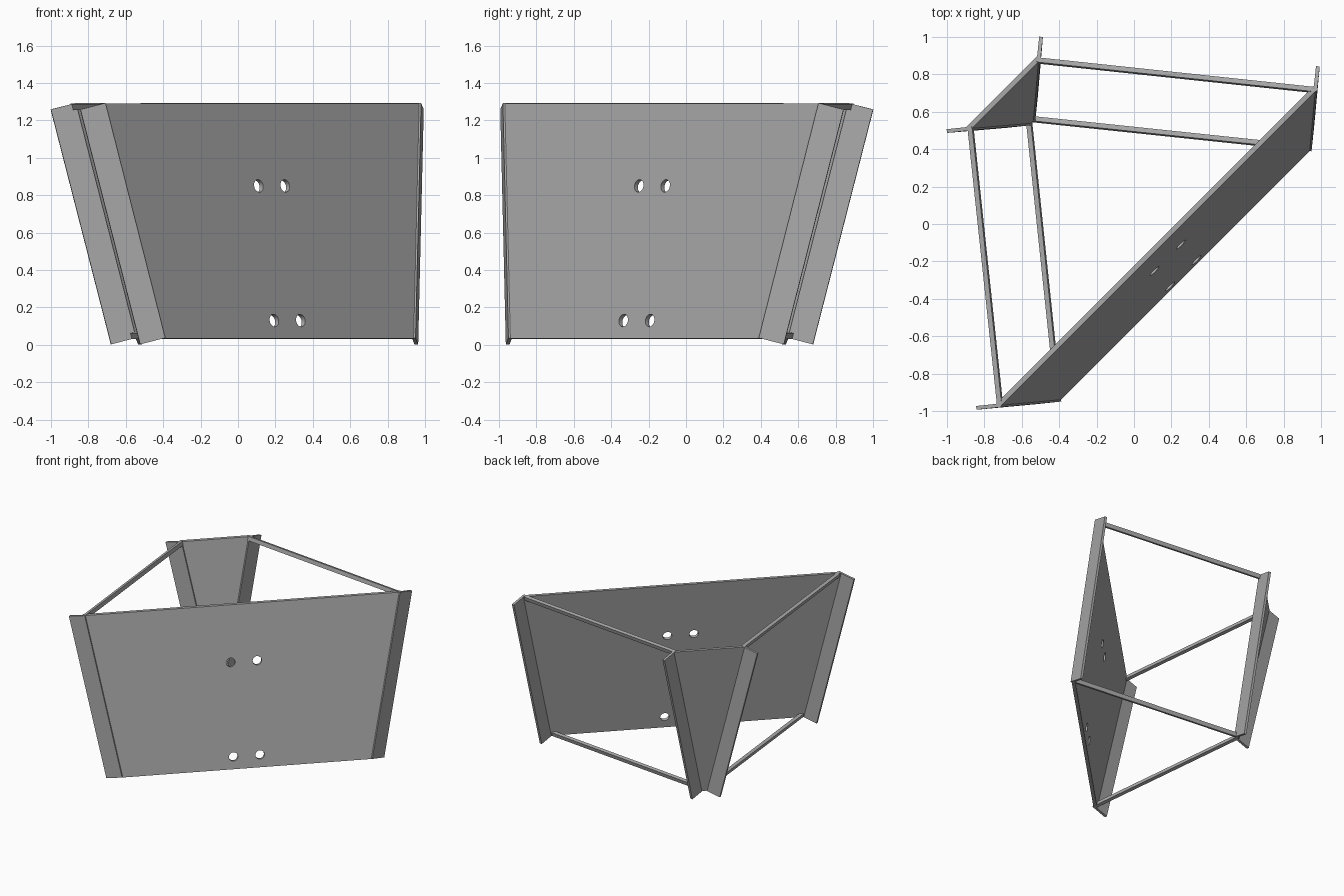
import bpy, bmesh, math
from mathutils import Vector

if "Cube" in bpy.data.objects:
    bpy.data.objects.remove(bpy.data.objects["Cube"])

R = math.sqrt(0.5)
TOP, BOT = 1.29, 0.034
steel = bpy.data.materials.new("grey_steel")
steel.diffuse_color = (0.4, 0.4, 0.4, 1)
steel.use_nodes = True
steel.node_tree.nodes["Principled BSDF"].inputs["Base Color"].default_value = steel.diffuse_color


def P(u, v, z):
    """u runs along the panels, v runs out through the wide panel."""
    return Vector(((u + v) * R, (u - v) * R, z))


def prism(name, quad, offset):
    """Solid made by sweeping four corner points along an offset."""
    bm = bmesh.new()
    a = [bm.verts.new(p) for p in quad]
    b = [bm.verts.new(p + offset) for p in quad]
    bm.faces.new(a)
    bm.faces.new(b[::-1])
    for i in range(4):
        j = (i + 1) % 4
        bm.faces.new((a[j], a[i], b[i], b[j]))
    bmesh.ops.recalc_face_normals(bm, faces=bm.faces)
    me = bpy.data.meshes.new(name)
    bm.to_mesh(me)
    bm.free()
    ob = bpy.data.objects.new(name, me)
    bpy.context.collection.objects.link(ob)
    me.materials.append(steel)
    return ob


# half width and v at the top, then at the bottom
WIDE = (1.202, 0.184, 0.955, 0.389)
NARROW = (0.267, -0.974, 0.020, -0.766)
THICK = P(0, -0.027, 0)


def corners(panel, s):
    ut, vt, ub, vb = panel
    return P(s * ut, vt, TOP), P(s * ub, vb, BOT)


# sloping panels
panels = {}
for name, panel in (("wide_panel", WIDE), ("narrow_panel", NARROW)):
    t0, b0 = corners(panel, -1)
    t1, b1 = corners(panel, 1)
    panels[name] = prism(name, [t0, t1, b1, b0], THICK)

for s, side in ((-1, "left"), (1, "right")):
    wt, wb = corners(WIDE, s)
    nt, nb = corners(NARROW, s)
    along = (nt - wt).normalized()
    down = (wb - wt).normalized()
    out = along.cross(down).normalized()
    if out.dot(P(s, 0, 0)) < 0:
        out = -out

    # edge flanges standing out from each panel
    for name, t, b in (("wide_flange", wt, wb), ("narrow_flange", nt, nb)):
        prism(f"{name}_{side}",
              [t - out * 0.012, t + out * 0.127, b + out * 0.127, b - out * 0.012],
              along * 0.02)

    # tie bars between the panels
    for name, a, b, dz in (("top_bar", wt, nt, 1), ("bottom_bar", wb, nb, -1)):
        a, b = a + along * 0.015, b + along * 0.012
        prism(f"{name}_{side}",
              [a + out * 0.012, a - out * 0.014, b - out * 0.014, b + out * 0.012],
              down * 0.032 * dz)

# round bolt holes through the wide panel
wide = panels["wide_panel"]
slope = (WIDE[3] - WIDE[1]) / (TOP - BOT)
normal = P(0, 1, slope).normalized()
for z in (0.85, 0.13):
    for u in (-0.1, 0.1):
        v = WIDE[1] + slope * (TOP - z)
        bpy.ops.mesh.primitive_cylinder_add(
            vertices=32, radius=0.034, depth=0.3, location=P(u, v, z),
            rotation=normal.to_track_quat('Z', 'Y').to_euler())
        cutter = bpy.context.object
        cutter.name = "hole_cutter"
        cutter.hide_render = True
        mod = wide.modifiers.new("hole", 'BOOLEAN')
        mod.operation = 'DIFFERENCE'
        mod.solver = 'EXACT'
        mod.object = cutter
        bpy.context.view_layer.objects.active = wide
        bpy.ops.object.modifier_apply(modifier=mod.name)
        bpy.data.objects.remove(cutter)
